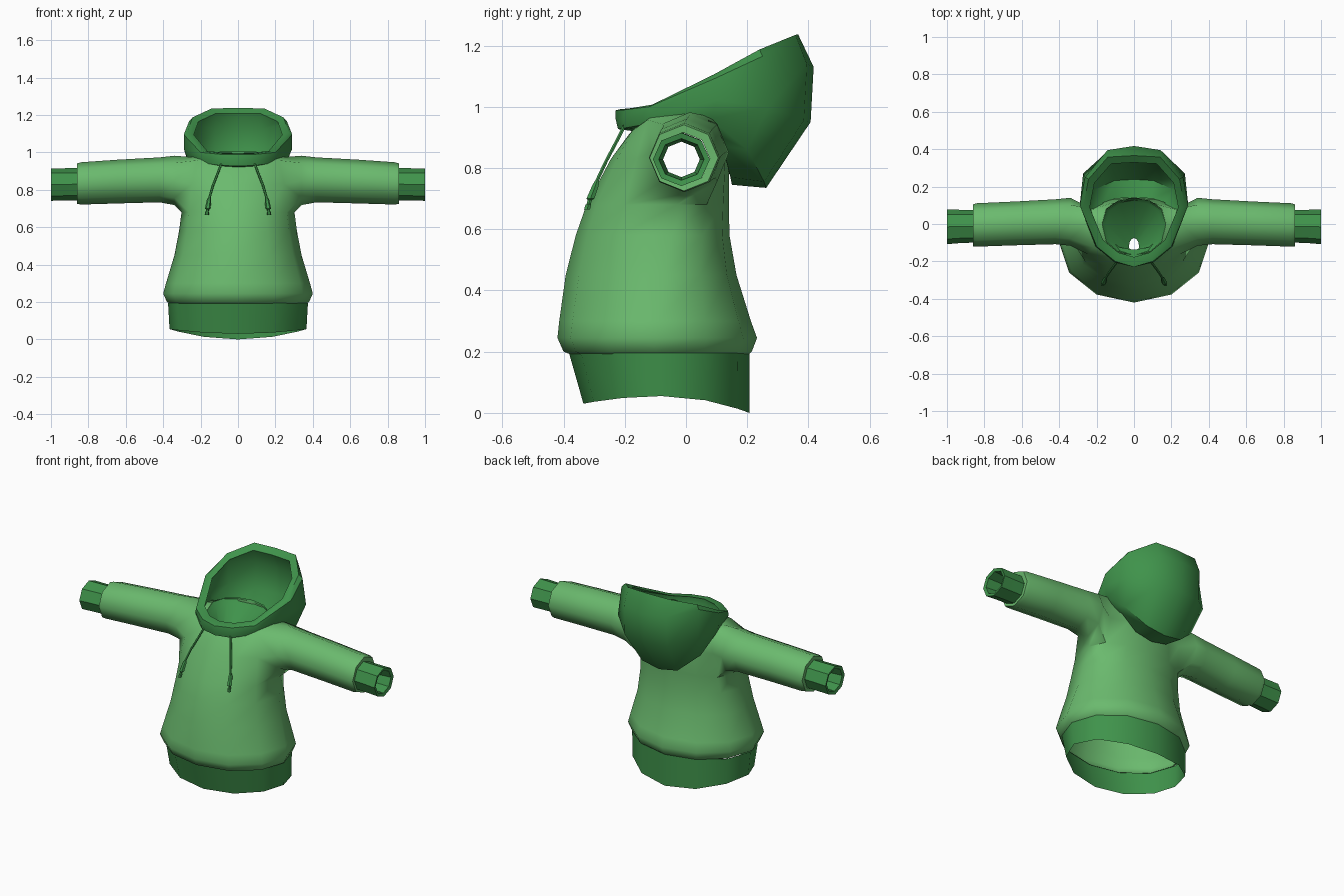
import bpy, bmesh, math
from mathutils import Vector


def material(name, rgb):
    m = bpy.data.materials.new(name)
    m.diffuse_color = (*rgb, 1)
    return m


LIGHT = material("light green", (0.145, 0.49, 0.155))
DARK = material("dark green", (0.05, 0.29, 0.07))


def finish(name, bm, mat, angle=40):
    bmesh.ops.remove_doubles(bm, verts=bm.verts, dist=1e-5)
    bmesh.ops.recalc_face_normals(bm, faces=bm.faces)
    me = bpy.data.meshes.new(name)
    bm.to_mesh(me)
    bm.free()
    me.materials.append(mat)
    for p in me.polygons:
        p.use_smooth = True
    me.set_sharp_from_angle(angle=math.radians(angle))
    ob = bpy.data.objects.new(name, me)
    bpy.context.scene.collection.objects.link(ob)
    return ob


def add_rings(bm, rings):
    return [[bm.verts.new(p) for p in r] for r in rings]


def skin(bm, vr, skip=lambda i, j: False):
    n = len(vr[0])
    for i in range(len(vr) - 1):
        for j in range(n):
            if not skip(i, j):
                k = (j + 1) % n
                bm.faces.new((vr[i][j], vr[i][k], vr[i + 1][k], vr[i + 1][j]))


def loft(name, rings, mat, angle=40, cap=False):
    bm = bmesh.new()
    vr = add_rings(bm, rings)
    skin(bm, vr)
    if cap:
        bm.faces.new(vr[0])
        bm.faces.new(vr[-1])
    return finish(name, bm, mat, angle)


def torso_ring(z, rx, c, yf, yb, p=1, dzf=0, dzb=0, n=12):
    """Horizontal ring with separate front and back depth and height offsets."""
    out = []
    for j in range(n):
        a = 2 * math.pi * j / n
        s, x = math.sin(a), rx * math.cos(a)
        h = abs(s) ** p
        y = c + (yb - c) * h if s > 0 else c + (yf - c) * h
        out.append((x, y, z + (dzb if s > 0 else dzf) * s * s))
    return out


def sleeve_ring(sx, x, cy, cz, ry, rz):
    """Octagon across the arm, starting at the bottom and turning to the back."""
    return [(sx * x, cy + ry * math.sin(k * math.pi / 4), cz - rz * math.cos(k * math.pi / 4))
            for k in range(8)]


# Body: lofted torso with two sleeves grown from openings in its sides
torso = [
    (0.19, 0.360, -0.10, -0.375, 0.205), (0.20, 0.380, -0.10, -0.40, 0.215),
    (0.245, 0.400, -0.10, -0.42, 0.232), (0.30, 0.385, -0.09, -0.414, 0.212),
    (0.45, 0.340, -0.07, -0.393, 0.165), (0.58, 0.315, -0.05, -0.36, 0.142, 0.9),
    (0.68, 0.302, -0.03, -0.325, 0.14, 0.8), (0.83, 0.285, 0.0, -0.245, 0.14, 0.6),
    (0.975, 0.25, 0.0, -0.19, 0.12, 0.6, -0.07, -0.03), (1.0, 0.17, 0.0, -0.165, 0.13, 0.8, -0.065, 0),
]
A = 6  # first row of the armhole
bm = bmesh.new()
grid = add_rings(bm, [torso_ring(*t) for t in torso])
skin(bm, grid, lambda i, j: i in (A, A + 1) and j in (11, 0, 5, 6))
for sx, mid, d in ((1, 0, 1), (-1, 6, -1)):
    f, b = (mid - d) % 12, (mid + d) % 12
    hole = [grid[A][mid], grid[A][b], grid[A + 1][b], grid[A + 2][b],
            grid[A + 2][mid], grid[A + 2][f], grid[A + 1][f], grid[A][f]]
    arm = add_rings(bm, [sleeve_ring(sx, *r) for r in (
        (0.34, 0.012, 0.85, 0.128, 0.132), (0.42, 0.012, 0.853, 0.12, 0.12),
        (0.64, 0.003, 0.844, 0.117, 0.117), (0.84, -0.005, 0.834, 0.116, 0.113),
        (0.86, -0.007, 0.833, 0.112, 0.108), (0.858, -0.01, 0.83, 0.088, 0.086))])
    skin(bm, [hole] + arm)
finish("hoodie_body", bm, LIGHT, 50)

# Waistband with a curved lower hem
loft("waistband", [torso_ring(0.195, 0.374, -0.09, -0.382, 0.207),
                   torso_ring(0.055, 0.366, -0.08, -0.335, 0.207, 1, -0.025, -0.055)], DARK)

# Cuffs, folded inward at the wrist
for sx, side in ((1, "left"), (-1, "right")):
    loft(side + "_cuff", [sleeve_ring(sx, *r) for r in (
        (0.85, -0.012, 0.83, 0.087, 0.086), (0.93, -0.013, 0.829, 0.089, 0.086),
        (1.0, -0.015, 0.828, 0.093, 0.087), (0.995, -0.015, 0.828, 0.074, 0.068),
        (0.86, -0.015, 0.828, 0.06, 0.058))], DARK)

# Hood: half rings from front to back, mirrored, then an inner copy for thickness
hood_half = [
    [(0, -.17, .92), (.09, -.155, .925), (.17, -.09, .94), (.2, .03, .94), (.19, .12, .87), (.11, .145, .77), (0, .15, .745)],
    [(0, -.222, .927), (.1, -.203, .93), (.195, -.12, .945), (.265, .08, .96), (.24, .2, .86), (.12, .255, .755), (0, .262, .735)],
    [(0, -.23, .96), (.105, -.205, .962), (.205, -.12, .975), (.29, .1, 1.02), (.272, .27, 1.0), (.145, .385, .955), (0, .407, .95)],
    [(0, -.23, .988), (.1, -.2, .99), (.2, -.12, 1.0), (.29, .1, 1.095), (.262, .25, 1.165), (.142, .395, 1.14), (0, .417, 1.13)],
    [(0, -.215, .992), (.095, -.188, .994), (.19, -.11, 1.007), (.272, .09, 1.105), (.243, .24, 1.187), (.14, .358, 1.235), (0, .366, 1.237)],
]
outer = [[Vector(p) for p in h] + [Vector((-x, y, z)) for x, y, z in h[-2:0:-1]] for h in hood_half]
core = Vector((0, 0.08, 1.02))
inner = [[core + (p - core) * 0.87 for p in r] for r in outer]
loft("hood", outer + inner[::-1], DARK, 45)

# Neck lining, falling from the collar to a narrow opening
loft("neck_lining", [torso_ring(1.0, 0.172, 0.0, -0.167, 0.14, 0.8, -0.065, 0.005),
                     torso_ring(0.975, 0.15, 0.0, -0.16, 0.12, 0.8, -0.05, 0),
                     torso_ring(0.88, 0.027, -0.12, -0.16, -0.075)], DARK)

# Drawstrings with a thicker tip
cord = [(.085, -.195, .95, .007), (.108, -.225, .89, .007), (.135, -.262, .82, .007),
        (.152, -.29, .76, .007), (.155, -.295, .745, .012), (.162, -.312, .70, .015),
        (.163, -.314, .695, .008), (.165, -.318, .682, .008), (.165, -.319, .68, .011), (.167, -.323, .665, .011)]
for sx, side in ((1, "left"), (-1, "right")):
    loft(side + "_drawstring",
         [[(sx * x + r * math.cos(k * math.pi / 3), y + r * math.sin(k * math.pi / 3), z) for k in range(6)]
          for x, y, z, r in cord], DARK, cap=True)
